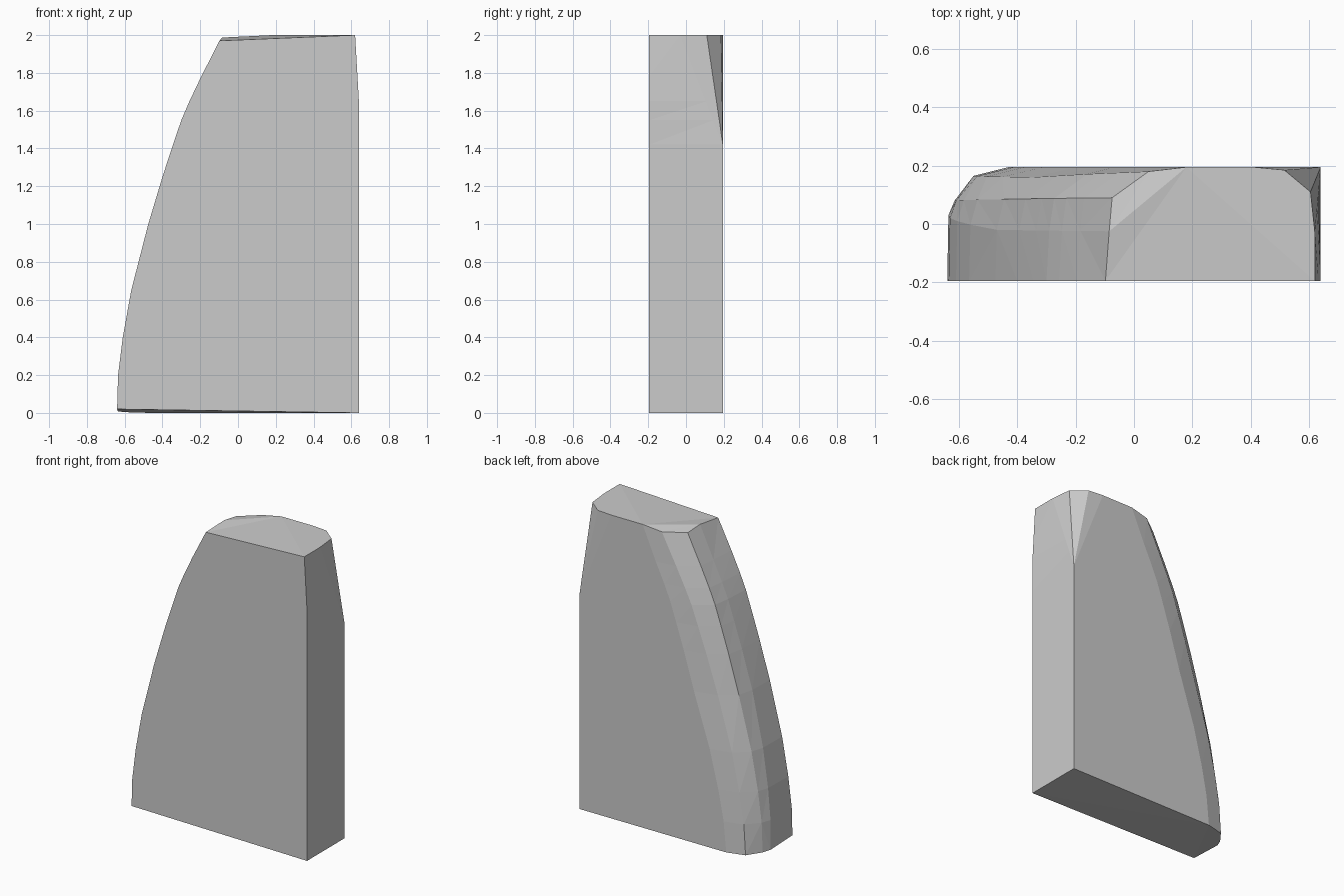
import bpy, bmesh

if "Cube" in bpy.data.objects:
    bpy.data.objects.remove(bpy.data.objects["Cube"])

# Left silhouette: (height, x of the front left edge)
silhouette = [(0, -.64), (.2, -.635), (.4, -.61), (.65, -.565), (1, -.475),
              (1.25, -.40), (1.42, -.344), (1.55, -.30), (1.65, -.257),
              (1.78, -.195), (2, -.098)]
# Rounded back left corner as (offset from left edge, y), at base, middle and top
base = [(0, -.195), (.004, .03), (.025, .08), (.09, .165), (.21, .195)]
mid = [(0, -.195), (.005, -.02), (.03, .085), (.13, .16), (.28, .195)]
top = [(0, -.195), (.013, -.025), (.023, .09), (.148, .18), (.278, .195)]
top_z = [1.97, 1.987, 1.973, 1.98, 2]
# Chamfered back right corner at the top, fanning from one point below
corner = [(.41, .195), (.515, .185), (.605, .11), (.62, -.03)]
FAN_Z, BEND_Z = 1.42, 1.65


def lerp(a, b, t):
    return a + (b - a) * t


def section(z, left):
    """Horizontal outline of the block at height z."""
    a, b, t = (base, mid, z / 1.0) if z < 1 else (mid, top, z - 1.0)
    pts = []
    for i, (p, q) in enumerate(zip(a, b)):
        pts.append((left + lerp(p[0], q[0], t), lerp(p[1], q[1], t),
                    top_z[i] if z == 2 else z))
    f = max(0, (z - FAN_Z) / (2 - FAN_Z))
    pts += [(lerp(.64, x, f), lerp(.195, y, f), z) for x, y in corner]
    g = max(0, (z - BEND_Z) / (2 - BEND_Z))
    pts.append((lerp(.64, .62, g), -.195, z))
    if z == 0:  # slightly tilted underside
        pts = [(x, y, .02 * (.64 - x) / 1.28 * (.195 - y) / .39) for x, y, _ in pts]
    return pts


bm = bmesh.new()
cache = {}


def vert(p):
    key = tuple(round(c, 4) for c in p)
    if key not in cache:
        cache[key] = bm.verts.new(p)
    return cache[key]


def face(vs):
    vs = list(dict.fromkeys(vs))
    if len(vs) > 2:
        bm.faces.new(vs)


# Side walls, lofted between the sections
rows = [[vert(p) for p in section(z, x)] for z, x in silhouette]
n = len(rows[0])
for lo, hi in zip(rows, rows[1:]):
    for i in range(n):
        j = (i + 1) % n
        face([lo[i], lo[j], hi[j], hi[i]])

# Underside, top and the small sloped facet at the top left
face(rows[0][::-1])
t = rows[-1]
face([t[0], t[1]] + t[4:])
face(t[1:5])
bmesh.ops.triangulate(bm, faces=[f for f in bm.faces if len(f.verts) > 3])
bmesh.ops.recalc_face_normals(bm, faces=bm.faces)

mesh = bpy.data.meshes.new("curved_block")
bm.to_mesh(mesh)
bm.free()
block = bpy.data.objects.new("curved_block", mesh)
bpy.context.collection.objects.link(block)

grey = bpy.data.materials.new("light_grey")
grey.diffuse_color = (.6, .6, .6, 1)
grey.use_nodes = True
grey.node_tree.nodes["Principled BSDF"].inputs["Base Color"].default_value = grey.diffuse_color
mesh.materials.append(grey)
